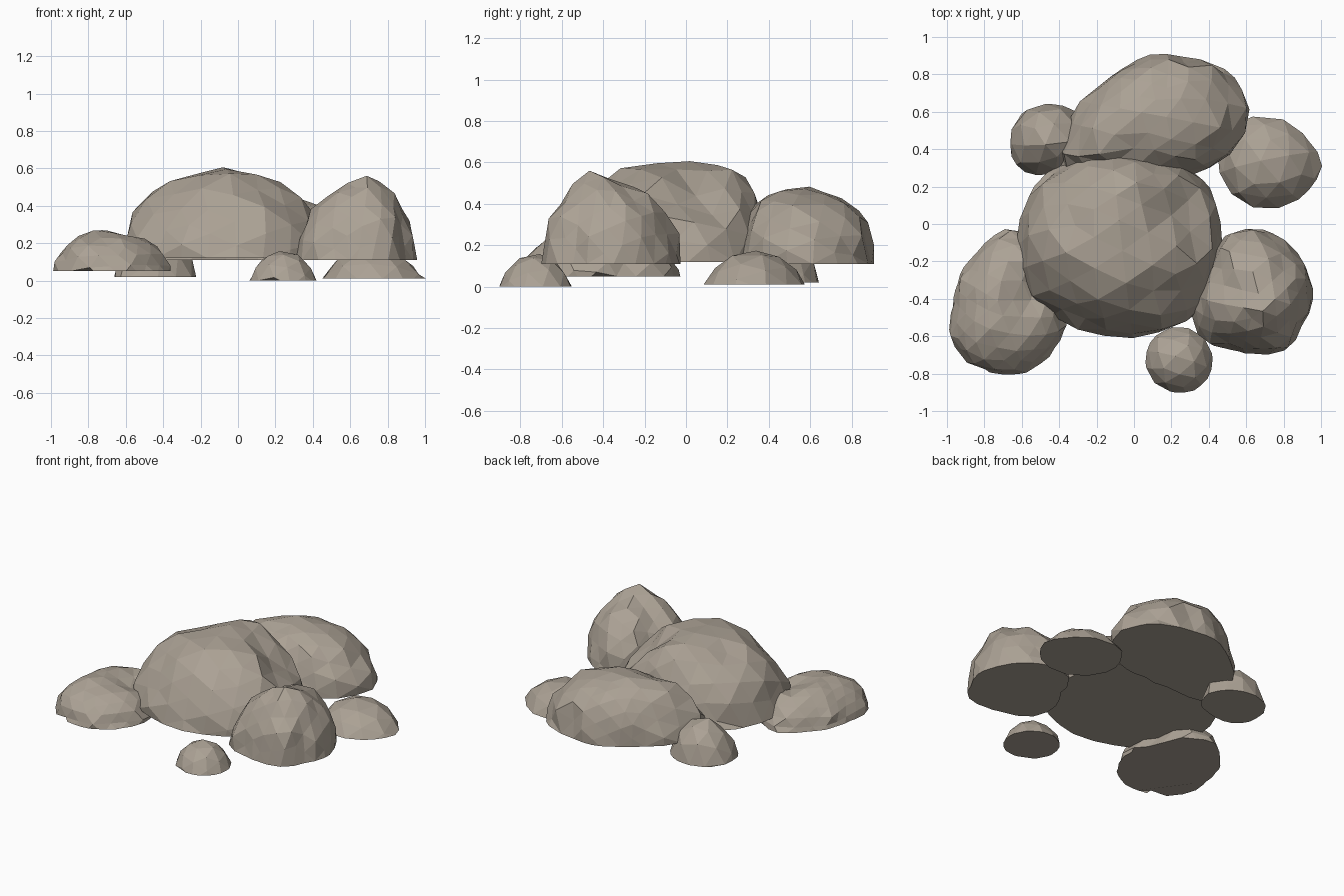
import bpy, bmesh, math, random
from mathutils import Vector

if "Cube" in bpy.data.objects:
    bpy.data.objects.remove(bpy.data.objects["Cube"])

stone = bpy.data.materials.new("stone")
stone.diffuse_color = (0.41, 0.36, 0.30, 1)
stone.use_nodes = True
stone.node_tree.nodes["Principled BSDF"].inputs["Base Color"].default_value = stone.diffuse_color


def rock(name, centre, base, top, radii, detail=3, power=2.0, rough=0.05, seed=1, bumps=()):
    """Faceted half-dome: plan radii every 30 degrees, flat cut underneath."""
    rng = random.Random(seed)
    bm = bmesh.new()
    bmesh.ops.create_icosphere(bm, subdivisions=detail, radius=1)
    # turn the sphere so its facets do not line up between rocks
    turn = Vector((rng.uniform(-1, 1), rng.uniform(-1, 1), 1)).to_track_quat('Z', 'Y')
    bmesh.ops.rotate(bm, verts=bm.verts, matrix=turn.to_matrix())
    bmesh.ops.bisect_plane(bm, geom=bm.verts[:] + bm.edges[:] + bm.faces[:],
                           plane_co=(0, 0, 0), plane_no=(0, 0, 1), clear_inner=True)
    # merge slivers along the cut, then close the flat underside
    for v in bm.verts:
        if v.co.z < 0.07:
            v.co.z = 0
    bmesh.ops.remove_doubles(bm, verts=bm.verts, dist=0.1 if detail > 2 else 0.15)
    for v in bm.verts:
        if v.co.z < 0.07:
            v.co.z = 0
    flat = [f for f in bm.faces if all(v.co.z == 0 for v in f.verts)]
    bmesh.ops.delete(bm, geom=flat, context='FACES')
    bmesh.ops.holes_fill(bm, edges=[e for e in bm.edges if e.is_boundary], sides=0)
    for v in bm.verts:
        x, y, z = v.co
        ang = math.atan2(y, x)
        a = math.degrees(ang) % 360 / 30
        i, f = int(a) % 12, a % 1
        reach = radii[i] * (1 - f) + radii[(i + 1) % 12] * f
        rho = min(1, math.hypot(x, y))
        # superellipse profile with hand-chipped irregularity
        scale = (rho ** power + z ** power) ** (-1 / power)
        chip = rough if z > 0 else 0.02
        scale *= 1 + rng.uniform(-chip, chip * 0.6)
        r = reach * rho * scale
        px, py = centre[0] + r * math.cos(ang), centre[1] + r * math.sin(ang)
        h = (top - base) * z * scale
        for bx, by, size, amount in bumps:
            d2 = (px - bx) ** 2 + (py - by) ** 2
            h *= 1 + amount * math.exp(-d2 / size ** 2)
        v.co = (px, py, base + h)
    bmesh.ops.recalc_face_normals(bm, faces=bm.faces)
    mesh = bpy.data.meshes.new(name)
    bm.to_mesh(mesh)
    bm.free()
    mesh.materials.append(stone)
    obj = bpy.data.objects.new(name, mesh)
    bpy.context.collection.objects.link(obj)
    return obj


# large boulders
rock("main_boulder", (-0.07, -0.05), 0.12, 0.585,
     [.53, .53, .47, .47, .47, .53, .56, .59, .56, .56, .57, .60], seed=3, power=2.05,
     bumps=[(-0.02, 0.26, 0.16, 0.26), (-0.07, -0.27, 0.15, 0.08),
            (0.27, 0.08, 0.14, -0.28), (0.3, -0.14, 0.1, 0.06)])
rock("back_boulder", (0.10, 0.58), 0.11, 0.485,
     [.52, .47, .36, .33, .30, .32, .43, .61, .39, .33, .37, .45], seed=5, power=2.15)
rock("right_boulder", (0.66, -0.40), 0.11, 0.51,
     [.30, .31, .34, .38, .38, .30, .35, .38, .31, .29, .32, .28], seed=8, rough=0.06,
     power=2.15, bumps=[(0.70, -0.46, 0.16, 0.12), (0.47, -0.35, 0.12, -0.12)])
rock("left_boulder", (-0.70, -0.45), 0.05, 0.275,
     [.34, .31, .41, .42, .32, .28, .27, .33, .35, .36, .36, .35], seed=11, power=2.0,
     bumps=[(-0.56, -0.38, 0.1, -0.3), (-0.75, -0.55, 0.1, 0.07), (-0.52, -0.2, 0.1, 0.3)])

# small stones
rock("back_left_stone", (-0.45, 0.45), 0.02, 0.27,
     [.23, .21, .20, .19, .20, .21, .21, .23, .21, .18, .19, .21], detail=2, seed=13, power=1.8)
rock("right_stone", (0.72, 0.33), 0.01, 0.175,
     [.29, .24, .25, .24, .27, .26, .27, .26, .26, .24, .26, .26], detail=2, seed=17, power=1.7)
rock("front_stone", (0.24, -0.73), 0.0, 0.165,
     [.18, .18, .18, .18, .18, .18, .18, .18, .18, .17, .18, .18], detail=2, seed=19, power=1.75)
